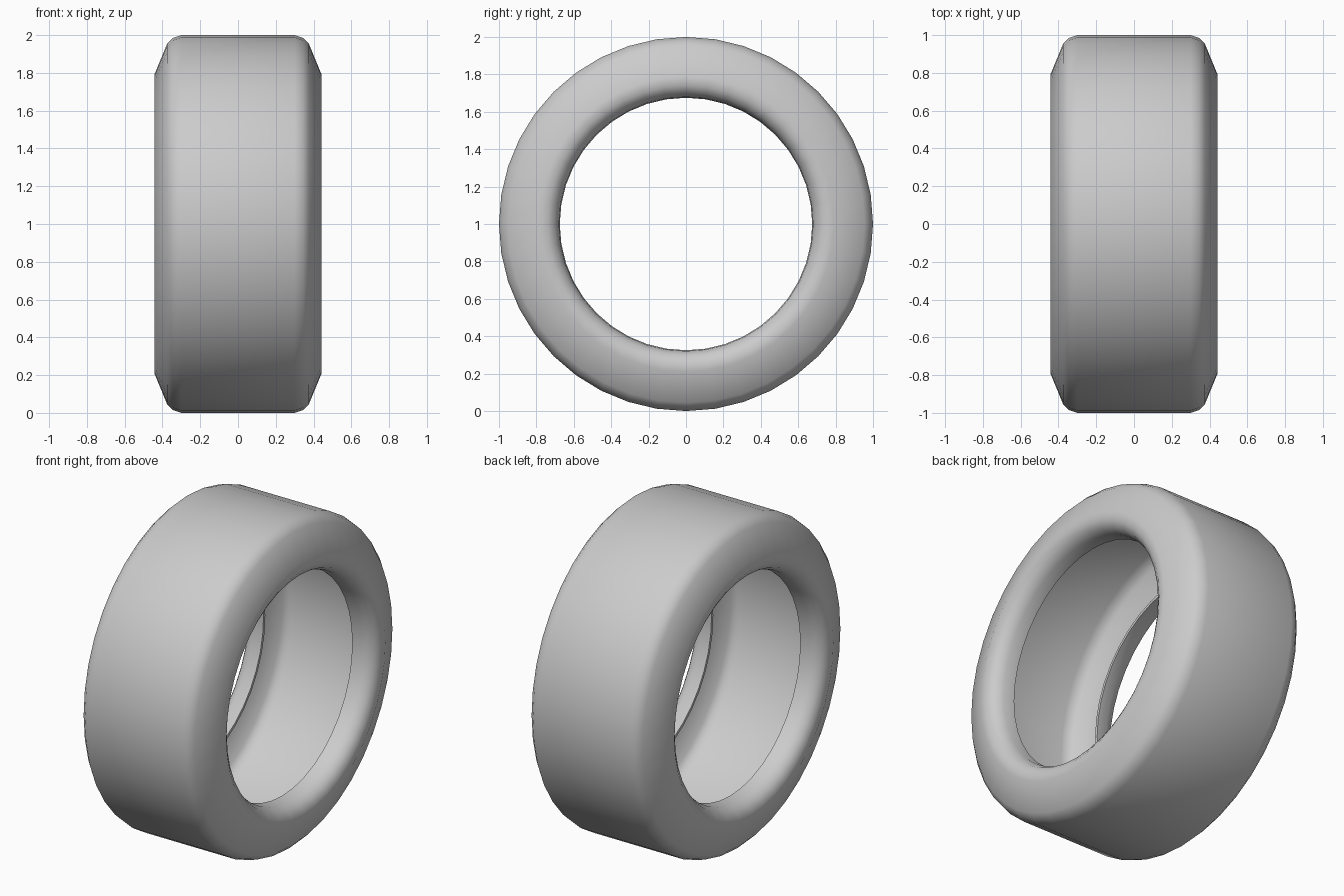
import bpy, bmesh, math

if "Cube" in bpy.data.objects:
    bpy.data.objects.remove(bpy.data.objects["Cube"])

SEG = 40

# half cross-section (x, radius): shoulder, sidewall, rolled bead, then the hollow inside
outer = [(0.30, 1.0), (0.345, 0.985), (0.375, 0.955), (0.443, 0.79), (0.44, 0.74),
         (0.415, 0.702), (0.37, 0.68), (0.30, 0.675)]
inner = [(0.30, 0.692), (0.36, 0.698), (0.40, 0.716), (0.422, 0.75), (0.424, 0.79),
         (0.36, 0.945), (0.335, 0.97), (0.295, 0.982)]
half = outer + inner
profile = half + [(-x, r) for x, r in reversed(half)]

# revolve the closed profile around the x axis
bm = bmesh.new()
rings = []
for i in range(SEG):
    a = 2 * math.pi * i / SEG
    rings.append([bm.verts.new((x, r * math.sin(a), 1 + r * math.cos(a))) for x, r in profile])
n = len(profile)
for i in range(SEG):
    p, q = rings[i], rings[(i + 1) % SEG]
    for j in range(n):
        k = (j + 1) % n
        bm.faces.new((p[j], p[k], q[k], q[j]))
bmesh.ops.recalc_face_normals(bm, faces=bm.faces)

mesh = bpy.data.meshes.new("tire")
bm.to_mesh(mesh)
bm.free()
tire = bpy.data.objects.new("tire", mesh)
bpy.context.collection.objects.link(tire)

# smooth shading with a crease only at the bead
bpy.context.view_layer.objects.active = tire
tire.select_set(True)
bpy.ops.object.shade_smooth_by_angle(angle=math.radians(50))
